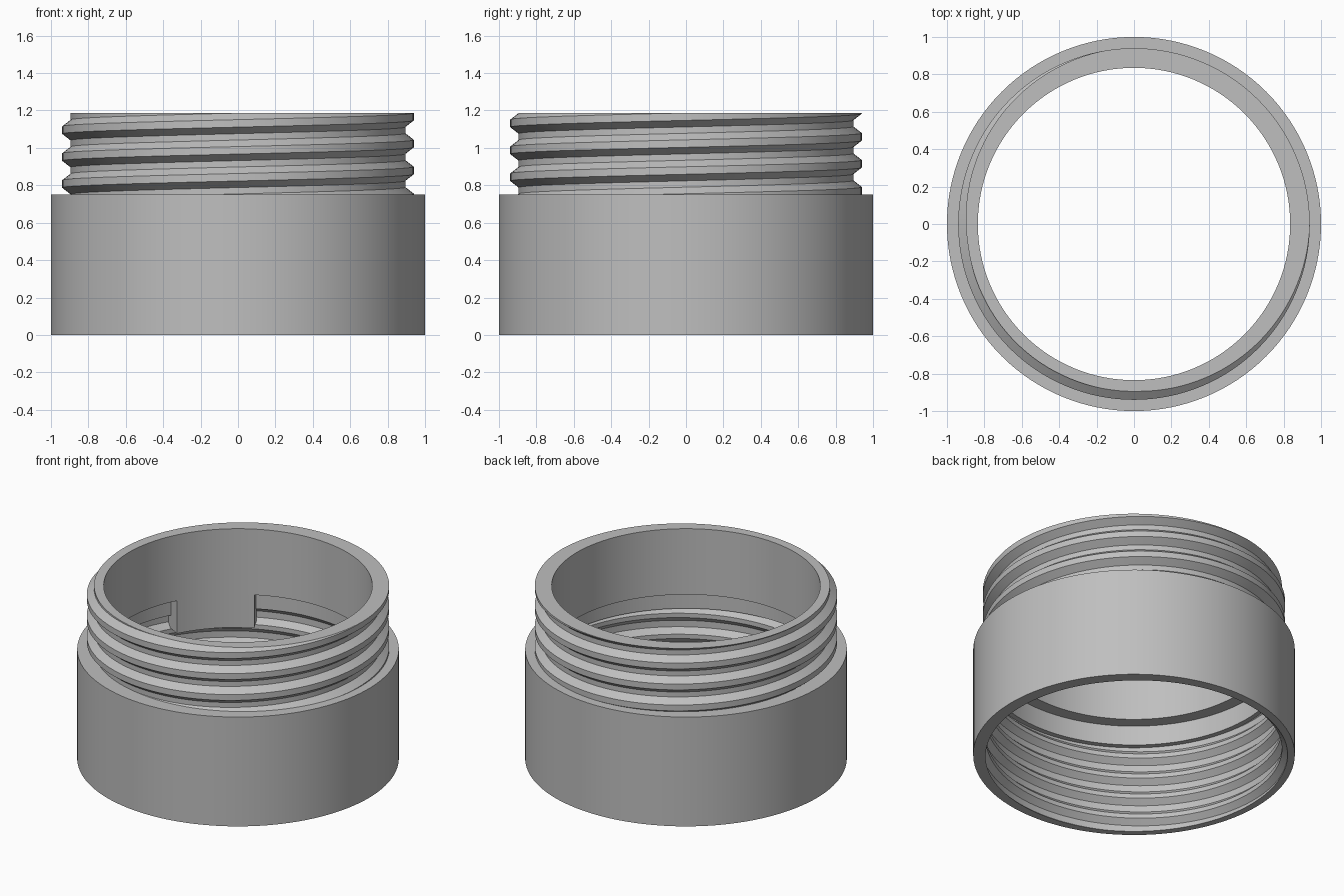
import bpy, bmesh, math

if "Cube" in bpy.data.objects:
    bpy.data.objects.remove(bpy.data.objects["Cube"])

PITCH = 0.144
STEPS = 128
HEIGHT, SHOULDER = 1.187, 0.75

grey = bpy.data.materials.new("grey")
grey.diffuse_color = (0.52, 0.52, 0.52, 1)
grey.use_nodes = True
grey.node_tree.nodes["Principled BSDF"].inputs["Base Color"].default_value = grey.diffuse_color


def thread(angle, crest_z, crest_half, flank, r_crest, r_root, z0, z1):
    """Helical thread outline at one angle, clipped to z0..z1."""
    centre = crest_z + PITCH * angle / math.tau
    pts = []
    for k in range(-10, 11):
        c = centre + k * PITCH
        pts += [(r_root, c - crest_half - flank), (r_crest, c - crest_half),
                (r_crest, c + crest_half), (r_root, c + crest_half + flank)]

    def radius_at(z):
        for (ra, za), (rb, zb) in zip(pts, pts[1:]):
            if za <= z <= zb:
                return ra + (rb - ra) * (z - za) / (zb - za)
        return r_root

    ends = {z0: radius_at(z0), z1: radius_at(z1)}
    out = [(ends[z0], z0)]
    for r, z in pts:
        out.append((ends[z0], z0) if z <= z0 else (ends[z1], z1) if z >= z1 else (r, z))
    return out + [(ends[z1], z1)]


def section(angle):
    """Closed wall outline: inner thread, relief, bore, outer thread, skirt."""
    inner = thread(angle, 0.43, 0.015, 0.035, 0.92, 0.955, 0.0, 0.6)
    outer = thread(angle, 1.023, 0.02, 0.035, 0.94, 0.895, SHOULDER, HEIGHT)
    return (inner + [(0.92, 0.6), (0.92, 0.735), (0.835, 0.735), (0.835, HEIGHT)]
            + outer[::-1] + [(1.0, SHOULDER), (1.0, 0.0)])


def sweep(name, outline, start, end, steps, caps):
    """Sweep an outline around z, letting it change with the angle."""
    bm = bmesh.new()
    cols = []
    for i in range(steps + 1):
        a = start + (end - start) * i / steps
        cols.append([bm.verts.new((r * math.cos(a), r * math.sin(a), z))
                     for r, z in outline(a)])
    n = len(cols[0])
    for a, b in zip(cols, cols[1:]):
        for j in range(n):
            k = (j + 1) % n
            if (a[j].co - a[k].co).length < 1e-6 and (b[j].co - b[k].co).length < 1e-6:
                continue
            bm.faces.new((a[j], a[k], b[k], b[j]))
    if caps:
        bm.faces.new(cols[0])
        bm.faces.new(cols[-1])
    bmesh.ops.remove_doubles(bm, verts=bm.verts, dist=1e-5)
    bmesh.ops.dissolve_degenerate(bm, edges=bm.edges, dist=1e-5)
    bmesh.ops.delete(bm, geom=[v for v in bm.verts if not v.link_faces], context='VERTS')
    bmesh.ops.recalc_face_normals(bm, faces=bm.faces)
    mesh = bpy.data.meshes.new(name)
    bm.to_mesh(mesh)
    bm.free()
    mesh.materials.append(grey)
    obj = bpy.data.objects.new(name, mesh)
    bpy.context.collection.objects.link(obj)
    bpy.ops.object.select_all(action='DESELECT')
    obj.select_set(True)
    bpy.context.view_layer.objects.active = obj
    bpy.ops.object.shade_smooth_by_angle(angle=math.radians(25))
    return obj


# Threaded collar wall
sweep("threaded_collar", section, 0, math.tau, STEPS, False)

# Small inner tab hanging below the bore
tab = [(0.835, 0.51), (0.96, 0.51), (0.96, 0.737), (0.835, 0.737)]
sweep("inner_tab", lambda a: tab, math.radians(118), math.radians(152), 12, True)
